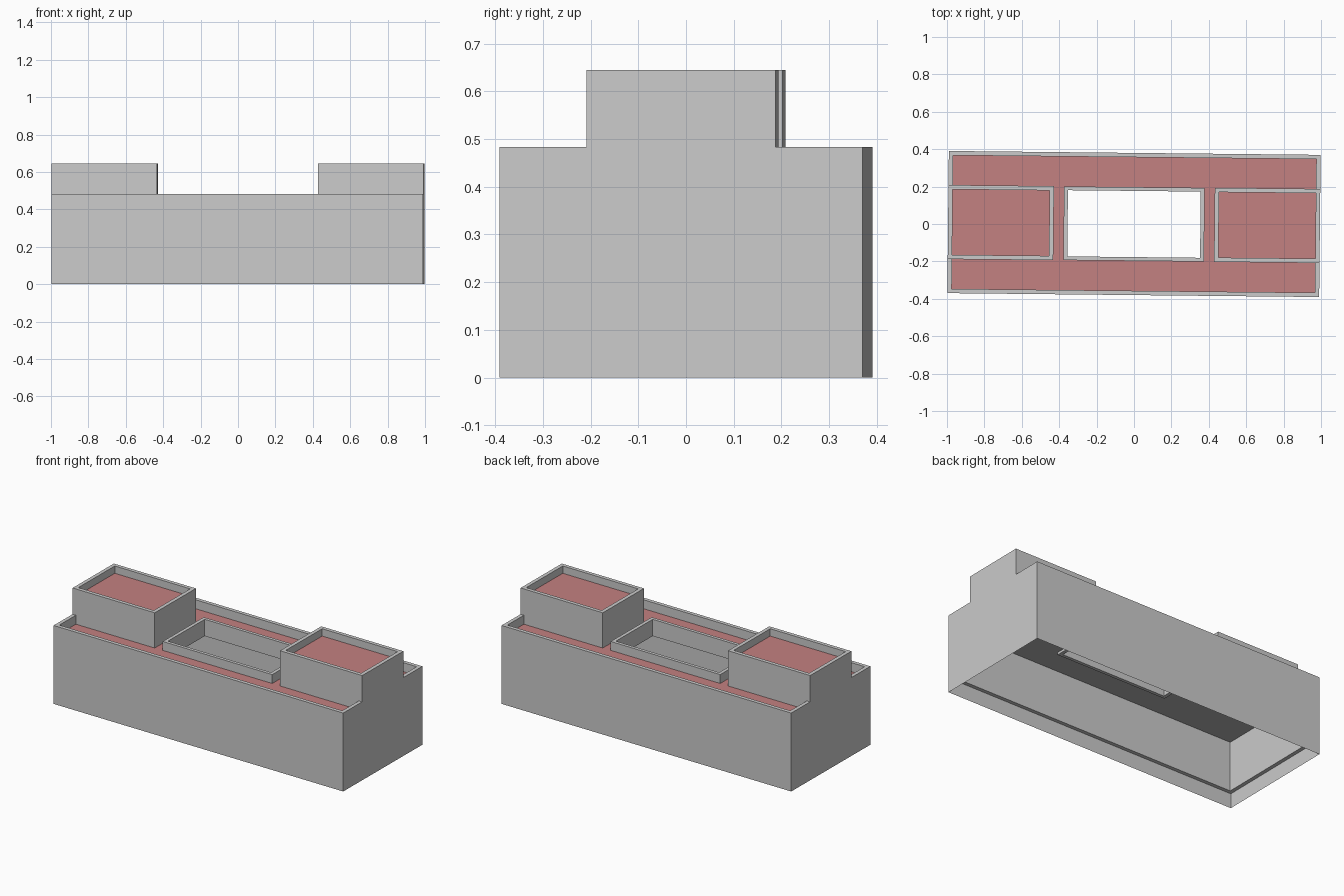
import bpy, bmesh, math

if "Cube" in bpy.data.objects:
    bpy.data.objects.remove(bpy.data.objects["Cube"])

ROT = math.radians(-0.6)
W, D, T = 0.994, 0.38, 0.023      # half width, half depth, wall thickness
SKIRT, CEIL, ROOF, TOP, TOWER = 0.09, 0.395, 0.428, 0.483, 0.645

red = bpy.data.materials.new("roof_red")
red.diffuse_color = (0.55, 0.22, 0.22, 1)
red.use_nodes = True
red.node_tree.nodes["Principled BSDF"].inputs["Base Color"].default_value = red.diffuse_color
grey = bpy.data.materials.new("wall_grey")
grey.diffuse_color = (0.45, 0.45, 0.45, 1)
grey.use_nodes = True
grey.node_tree.nodes["Principled BSDF"].inputs["Base Color"].default_value = grey.diffuse_color


def finish(name, bm, red_top=False):
    me = bpy.data.meshes.new(name)
    bm.normal_update()
    if red_top:
        me.materials.append(grey)
        me.materials.append(red)
        for f in bm.faces:
            f.material_index = int(f.normal.z > 0.9)
    bm.to_mesh(me)
    bm.free()
    ob = bpy.data.objects.new(name, me)
    ob.rotation_euler.z = ROT
    bpy.context.collection.objects.link(ob)
    return ob


def loop(bm, cx, hx, hy, z):
    return [bm.verts.new((cx + sx * hx, sy * hy, z))
            for sx, sy in ((-1, -1), (1, -1), (1, 1), (-1, 1))]


def frame(name, cx, outer, inner, z0, z1, red_top=False):
    """Rectangular ring with a solid wall section."""
    bm = bmesh.new()
    rings = [loop(bm, cx, *outer, z0), loop(bm, cx, *outer, z1),
             loop(bm, cx, *inner, z1), loop(bm, cx, *inner, z0)]
    for k in range(4):
        a, b = rings[k], rings[(k + 1) % 4]
        for i in range(4):
            j = (i + 1) % 4
            bm.faces.new((a[i], a[j], b[j], b[i]))
    return finish(name, bm, red_top)


# Outer walls with their parapet
frame("outer_walls", 0, (W, D), (W - T, D - T), SKIRT, TOP)

# Thin open skirt at the foot of the walls
bm = bmesh.new()
low, high = loop(bm, 0, W, D, 0), loop(bm, 0, W, D, SKIRT)
for i in range(4):
    j = (i + 1) % 4
    bm.faces.new((low[i], low[j], high[j], high[i]))
finish("foot_skirt", bm)

# Main roof slab and the parapet round the light well
frame("main_roof", 0, (W - T, D - T), (0.365, 0.187), CEIL, ROOF, True)
frame("light_well_parapet", 0, (0.376, 0.197), (0.355, 0.177), CEIL - 0.015, TOP)

# Roof towers at both ends
for side, s in (("left", -1), ("right", 1)):
    hx, hy = (W - 0.43) / 2, 0.198
    cx = s * (W + 0.43) / 2
    frame(side + "_tower_walls", cx, (hx, hy), (hx - T, hy - T), ROOF, TOWER)
    bm = bmesh.new()
    bm.faces.new(loop(bm, cx, hx - T, hy - T, TOWER - 0.045))
    finish(side + "_tower_roof", bm, True)
